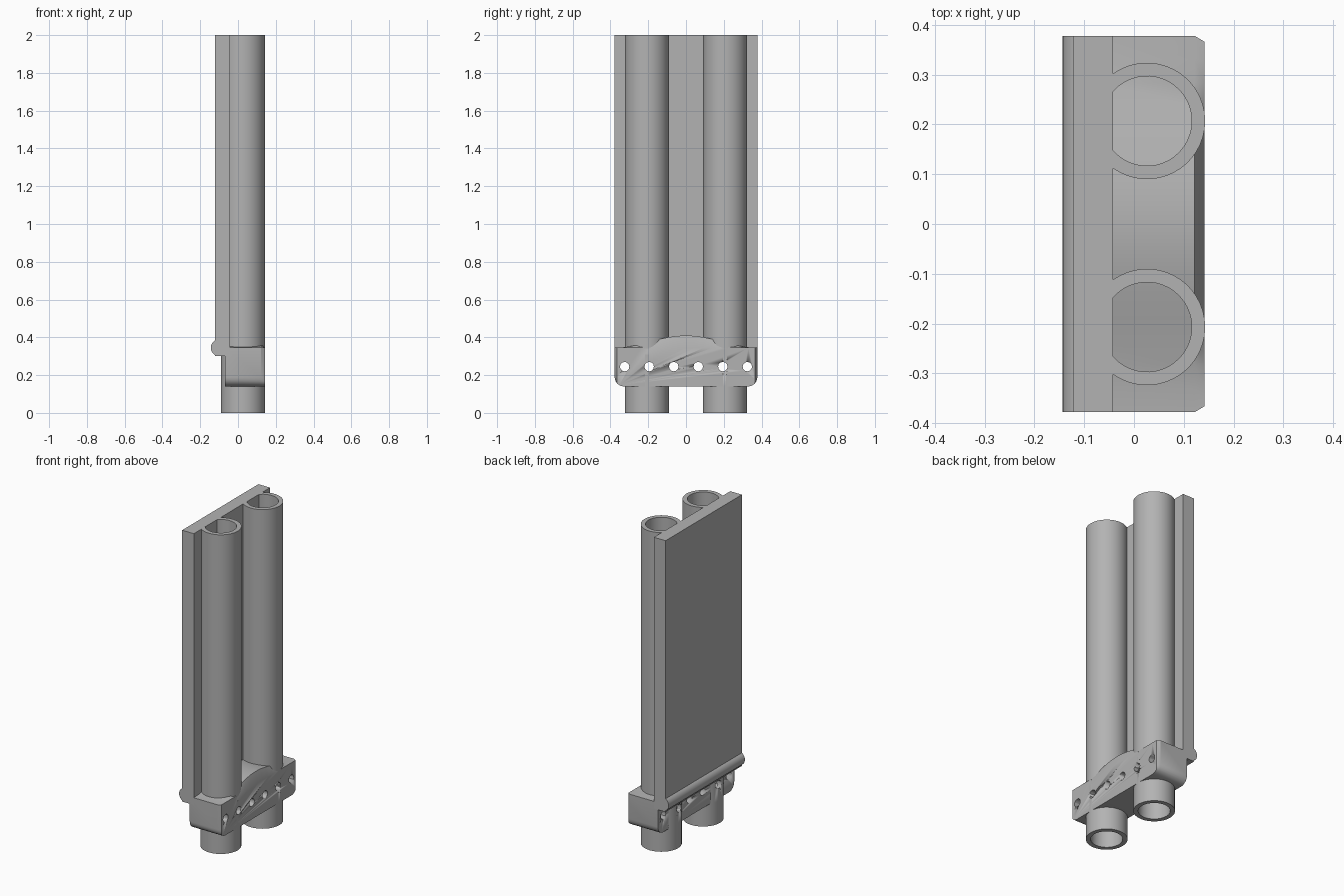
import bpy, bmesh, math
from mathutils import Matrix

cube = bpy.data.objects.get("Cube")
if cube:
    bpy.data.objects.remove(cube, do_unlink=True)

grey = bpy.data.materials.new("plain grey")
grey.use_nodes = True
color = (0.45, 0.45, 0.45, 1)
grey.diffuse_color = color
grey.node_tree.nodes["Principled BSDF"].inputs["Base Color"].default_value = color

TUBE_X, TUBE_Y, OUTER, INNER = 0.026, 0.207, 0.117, 0.09
PANEL_FRONT, PANEL_BACK, HALF = -0.042, -0.123, 0.378
BLOCK_BACK, BLOCK_FRONT, LIP = -0.07, 0.142, 0.122


def finish(name, bm):
    bmesh.ops.remove_doubles(bm, verts=bm.verts, dist=1e-5)
    bmesh.ops.recalc_face_normals(bm, faces=bm.faces)
    mesh = bpy.data.meshes.new(name)
    bm.to_mesh(mesh)
    bm.free()
    mesh.materials.append(grey)
    obj = bpy.data.objects.new(name, mesh)
    bpy.context.collection.objects.link(obj)
    bpy.ops.object.select_all(action='DESELECT')
    obj.select_set(True)
    bpy.context.view_layer.objects.active = obj
    bpy.ops.object.shade_smooth_by_angle(angle=math.radians(30))
    return obj


def prism(bm, profile, x0, x1):
    """Extrude a (y, z) outline along x."""
    face = bm.faces.new([bm.verts.new((x0, y, z)) for y, z in profile])
    geom = bmesh.ops.extrude_face_region(bm, geom=[face])["geom"]
    verts = [g for g in geom if isinstance(g, bmesh.types.BMVert)]
    bmesh.ops.translate(bm, verts=verts, vec=(x1 - x0, 0, 0))


def tube(name, cy, z0, z1, cut_x=None, n=32):
    """Hollow tube, optionally cut flat where it meets the panel."""
    bm = bmesh.new()
    rows = []
    for i in range(n + 1):
        row = []
        for r, z in ((OUTER, z0), (OUTER, z1), (INNER, z1), (INNER, z0)):
            end = math.pi if cut_x is None else math.acos((cut_x - TUBE_X) / r)
            a = end * (2 * i / n - 1)
            row.append(bm.verts.new((TUBE_X + r * math.cos(a), cy + r * math.sin(a), z)))
        rows.append(row)
    for a, b in zip(rows, rows[1:]):
        for k in range(4):
            j = (k + 1) % 4
            bm.faces.new((a[k], a[j], b[j], b[k]))
    return finish(name, bm)


def cylinder(bm, r, depth, matrix, n):
    bmesh.ops.create_cone(bm, cap_ends=True, segments=n, radius1=r, radius2=r,
                          depth=depth, matrix=matrix)


# Tall back panel
bm = bmesh.new()
prism(bm, [(-HALF, 0.3), (HALF, 0.3), (HALF, 2), (-HALF, 2)], PANEL_BACK, PANEL_FRONT)
finish("back_panel", bm)

# Round rail along the foot of the panel
bm = bmesh.new()
cylinder(bm, 0.044, 2 * HALF, Matrix.Translation((-0.1, 0, 0.345))
         @ Matrix.Rotation(math.pi / 2, 4, 'X'), 24)
finish("back_rail", bm)

# Clamp block: rounded lower corners, arched top, sloping front lip
bm = bmesh.new()
R, BOTTOM, TOP, RISE = 0.05, 0.14, 0.345, 0.065
lower = []
for side in (-1, 1):
    for i in range(7):
        a = math.pi / 2 * (i / 6 if side < 0 else 1 - i / 6)
        lower.append((side * (HALF - R + R * math.cos(a)), BOTTOM + R - R * math.sin(a)))
arch = []
for i in range(17):
    t = 1 - i / 8
    arch.append((HALF * t, TOP + RISE * (0.5 + 0.5 * math.cos(math.pi * t))))
prism(bm, lower + arch, BLOCK_BACK, BLOCK_FRONT)
for v in bm.verts:
    if v.co.x > LIP and v.co.z > TOP:
        v.co.z = TOP
# Pull the lip back so the arch ends before the front face
bmesh.ops.bisect_plane(bm, geom=bm.verts[:] + bm.edges[:] + bm.faces[:],
                       plane_co=(LIP, 0, 0), plane_no=(1, 0, 0))
for v in bm.verts:
    if abs(v.co.x - LIP) < 1e-4 and v.co.z >= TOP - 1e-4:
        v.co.z = TOP + RISE * (0.5 + 0.5 * math.cos(math.pi * v.co.y / HALF))
# Soften the upright front corners
for v in bm.verts:
    if v.co.x > LIP + 0.001 and abs(v.co.y) > HALF - 0.012:
        v.co.y = math.copysign(HALF - 0.012, v.co.y)
block = finish("clamp_block", bm)
parts = [block]

# Tubes above and below the block, with solid cores through it
for side, word in ((1, "left"), (-1, "right")):
    cy = side * TUBE_Y
    tube(word + "_upper_tube", cy, TOP - 0.005, 2, PANEL_FRONT)
    tube(word + "_lower_tube", cy, 0, BOTTOM)
    bm = bmesh.new()
    cylinder(bm, OUTER, 0.17, Matrix.Translation((TUBE_X, cy, BOTTOM + 0.085)), 32)
    parts.append(finish(word + "_tube_core", bm))

# Row of through holes
bm = bmesh.new()
for i in range(6):
    cylinder(bm, 0.025, 0.6, Matrix.Translation((0, (i - 2.5) * 0.13, 0.245))
             @ Matrix.Rotation(math.pi / 2, 4, 'Y'), 12)
cutter = finish("hole_cutter", bm)
cutter.hide_render = True
for obj in parts:
    mod = obj.modifiers.new("holes", 'BOOLEAN')
    mod.operation, mod.solver, mod.object = 'DIFFERENCE', 'EXACT', cutter
    bpy.ops.object.select_all(action='DESELECT')
    obj.select_set(True)
    bpy.context.view_layer.objects.active = obj
    while obj.modifiers:
        bpy.ops.object.modifier_apply(modifier=obj.modifiers[0].name)
bpy.data.objects.remove(cutter, do_unlink=True)
